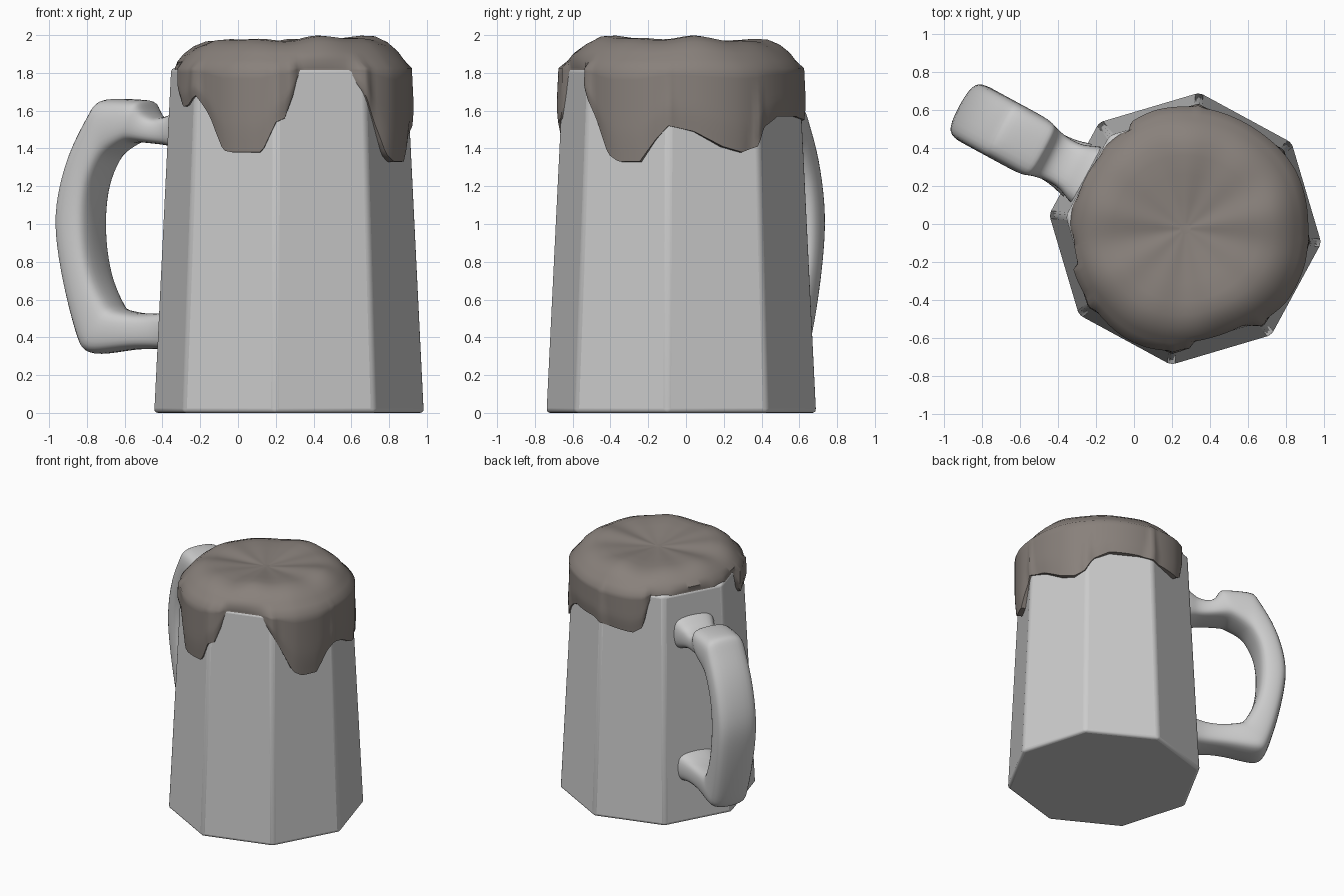
import bpy, bmesh, math
from mathutils import Vector

if "Cube" in bpy.data.objects:
    bpy.data.objects.remove(bpy.data.objects["Cube"])

CX, CY = 0.27, -0.025          # mug axis
ROT = math.radians(-6)         # direction of one octagon corner
R0, R1, TOP = 0.722, 0.632, 1.825


def make(name, verts, faces):
    me = bpy.data.meshes.new(name)
    me.from_pydata(verts, [], faces)
    bm = bmesh.new()
    bm.from_mesh(me)
    bmesh.ops.recalc_face_normals(bm, faces=bm.faces)
    bm.to_mesh(me)
    bm.free()
    ob = bpy.data.objects.new(name, me)
    bpy.context.collection.objects.link(ob)
    bpy.ops.object.select_all(action='DESELECT')
    bpy.context.view_layer.objects.active = ob
    ob.select_set(True)
    return ob


def loft(rings, cap_start=True, cap_end=True):
    n = len(rings[0])
    verts = [p for r in rings for p in r]
    faces = [(i * n + j, i * n + (j + 1) % n, (i + 1) * n + (j + 1) % n, (i + 1) * n + j)
             for i in range(len(rings) - 1) for j in range(n)]
    if cap_start:
        faces.append(tuple(range(n)))
    if cap_end:
        faces.append(tuple(range(len(verts) - n, len(verts))))
    return verts, faces


def polar(r, a, z):
    return (CX + r * math.cos(a), CY + r * math.sin(a), z)


def interp(table, x):
    for (x0, y0), (x1, y1) in zip(table, table[1:]):
        if x0 <= x <= x1:
            return y0 + (y1 - y0) * (x - x0) / (x1 - x0)
    return table[-1][1]


def octagon_radius(a, z):
    r = R0 + (R1 - R0) * z / TOP
    w = (a - ROT) % (math.pi / 4) - math.pi / 8
    return r * math.cos(math.pi / 8) / math.cos(w)


# Tapered eight-sided mug body
mug = make("mug_body", *loft([[polar(r, ROT + k * math.pi / 4, z) for k in range(8)]
                              for r, z in ((R0, 0), (R1, TOP))]))
bev = mug.modifiers.new("bevel", 'BEVEL')
bev.width, bev.segments = 0.022, 3
bpy.ops.object.shade_smooth_by_angle(angle=math.radians(30))

# Handle: outer point, inner point (distance from axis, height), half width
stations = [
    (0.50, 1.66, 0.50, 1.34, .19), (0.61, 1.64, 0.61, 1.37, .17), (0.67, 1.58, 0.68, 1.41, .13),
    (0.76, 1.56, 0.76, 1.42, .125), (0.82, 1.58, 0.86, 1.43, .14), (0.845, 1.655, 0.92, 1.43, .155),
    (0.87, 1.66, 0.95, 1.42, .165), (1.08, 1.67, 1.03, 1.37, .165), (1.12, 1.65, 1.07, 1.33, .165),
    (1.16, 1.58, 1.10, 1.28, .165), (1.28, 1.39, 1.14, 1.19, .165), (1.365, 1.10, 1.155, 1.05, .165),
    (1.355, .90, 1.15, .87, .165), (1.30, .62, 1.11, .70, .16), (1.225, .36, 1.03, .57, .155),
    (1.19, .315, 1.01, .555, .155), (1.12, .305, .95, .54, .15), (.92, .34, .86, .525, .13),
    (.74, .335, .74, .53, .13), (.65, .32, .65, .55, .16), (.52, .28, .52, .58, .19)]
ang = ROT + math.pi - math.pi / 8
out, side = Vector((math.cos(ang), math.sin(ang))), Vector((-math.sin(ang), math.cos(ang)))
section = [(0, -.72), (0, .72), (.22, 1), (.78, 1), (1, .72), (1, -.72), (.78, -1), (.22, -1)]
rings = []
for ro, zo, ri, zi, w in stations:
    ring = []
    for t, s in section:
        p = Vector((CX, CY)) + out * (ro + (ri - ro) * t) + side * (s * w)
        ring.append((p.x, p.y, zo + (zi - zo) * t))
    rings.append(ring)
handle = make("handle", *loft(rings))
sub = handle.modifiers.new("smooth", 'SUBSURF')
sub.levels = sub.render_levels = 2
bpy.ops.object.shade_smooth()

# Foam: lower edge height by angle, draped over the body
drips = [(-180, 1.80), (-163, 1.80), (-160, 1.68), (-155, 1.62), (-149, 1.63), (-140, 1.68),
         (-131, 1.56), (-123, 1.39), (-118, 1.38), (-103, 1.38), (-96, 1.54), (-92, 1.56),
         (-88, 1.68), (-85, 1.81), (-59, 1.81), (-52, 1.70), (-45, 1.55), (-37, 1.37),
         (-31, 1.33), (-20, 1.33), (-12, 1.45), (-6, 1.52), (6, 1.49), (20, 1.41), (30, 1.38),
         (38, 1.41), (43, 1.51), (54, 1.57), (75, 1.57), (90, 1.54), (108, 1.52), (114, 1.56),
         (117, 1.66), (119, 1.80), (180, 1.80)]
crown = [(.03, 1.945), (.15, 1.955), (.28, 1.968), (.38, 1.975), (.45, 1.97), (.51, 1.945),
         (.56, 1.905), (.59, 1.865)]
N = 180
columns = []
for k in range(N):
    d = -180 + 360 * k / N
    a = math.radians(d)
    low = interp(drips, d)
    wide = sum(max(0, 1.8 - interp(drips, (d + o + 180) % 360 - 180)) for o in (-10, -5, 0, 5, 10)) / 5
    swell = min(wide, .4) * .1
    col = []
    for r, z in crown:
        f = r / .6
        lump = .013 * math.sin(5 * a + .6) + .008 * math.sin(9 * a) + .02 * math.cos(a + .6)
        col.append(polar(r * (1 + swell * f), a, z + lump * f * min(1, 3 * (1.05 - f))))
    # Skirt from the crown down to the drip edge, then tucked into the body
    drop = min(1, max(0, (1.80 - low) / .1))
    for i in range(9):
        t = i / 8
        z = 1.825 + (low - 1.825) * t
        body = octagon_radius(a, z)
        covered = max(body + .022, .618 + swell)
        bare = min(body - .005, .605)
        r = bare + (covered - bare) * drop
        r -= .012 * drop * max(0, t - .7) / .3
        col.append(polar(r, a, z))
    col.append(polar(octagon_radius(a, low) - .04, a, low - .003))
    columns.append(col)
foam = make("foam", *loft([[c[i] for c in columns] for i in range(len(columns[0]))], True, True))
bpy.ops.object.shade_smooth_by_angle(angle=math.radians(50))
mat = bpy.data.materials.new("foam_tone")
mat.diffuse_color = (0.25, 0.22, 0.20, 1)
mat.use_nodes = True
mat.node_tree.nodes["Principled BSDF"].inputs["Base Color"].default_value = mat.diffuse_color
foam.data.materials.append(mat)
